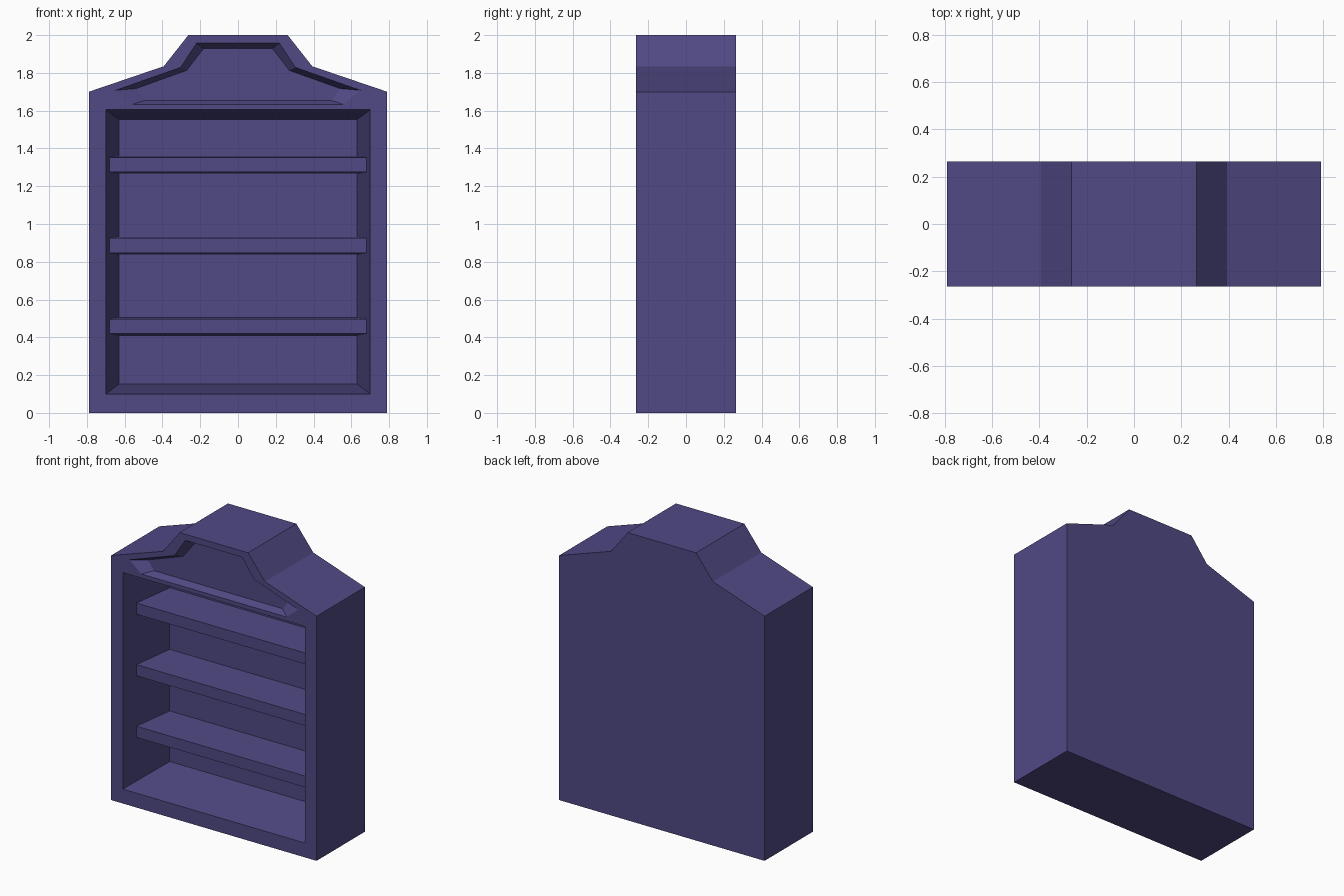
import bpy
import bmesh

cube = bpy.data.objects.get("Cube")
if cube:
    bpy.data.objects.remove(cube, do_unlink=True)

FRONT, BACK = -0.265, 0.265
CAVITY_BACK = 0.15

paint = bpy.data.materials.new("dusky violet paint")
paint.use_nodes = True
violet = (0.080, 0.067, 0.231, 1.0)
paint.diffuse_color = violet
paint.node_tree.nodes["Principled BSDF"].inputs["Base Color"].default_value = violet


def mirrored(half):
    """Complete a right-hand outline, listed bottom to top, with its left half."""
    return half + [(-x, z) for x, z in reversed(half)]


def box(half_width, low, high):
    return mirrored([(half_width, low), (half_width, high)])


def loft(name, rings):
    """Solid through matching x-z outlines placed at successive depths."""
    bm = bmesh.new()
    loops = [[bm.verts.new((x, y, z)) for x, z in outline] for outline, y in rings]
    for a, b in zip(loops, loops[1:]):
        for i in range(len(a)):
            j = (i + 1) % len(a)
            bm.faces.new((a[i], a[j], b[j], b[i]))
    bm.faces.new(loops[0])
    bm.faces.new(loops[-1])
    bmesh.ops.recalc_face_normals(bm, faces=bm.faces)
    mesh = bpy.data.meshes.new(name)
    bm.to_mesh(mesh)
    bm.free()
    mesh.materials.append(paint)
    obj = bpy.data.objects.new(name, mesh)
    bpy.context.collection.objects.link(obj)
    return obj


def carve(body, name, mouth, floor, floor_y):
    """Cut a tapered recess into the front of the body."""
    cutter = loft(name, [(mouth, FRONT - 0.05), (mouth, FRONT), (floor, floor_y)])
    cutter.hide_render = True
    mod = body.modifiers.new(name, "BOOLEAN")
    mod.operation = "DIFFERENCE"
    mod.solver = "EXACT"
    mod.object = cutter
    bpy.context.view_layer.objects.active = body
    bpy.ops.object.modifier_apply(modifier=mod.name)
    bpy.data.objects.remove(cutter, do_unlink=True)


# Cabinet body with stepped crest
outline = mirrored([(0.79, 0), (0.79, 1.70), (0.393, 1.835), (0.263, 2.0)])
cabinet = loft("cabinet_body", [(outline, FRONT), (outline, BACK)])

# Shelf opening, narrowing towards the back
carve(cabinet, "shelf_opening", box(0.70, 0.10, 1.605), box(0.63, 0.152, 1.553), CAVITY_BACK)

# Shallow crest panel
panel_mouth = mirrored([(0.56, 1.633), (0.648, 1.708), (0.304, 1.829), (0.22, 1.957)])
panel_floor = mirrored([(0.494, 1.654), (0.54, 1.717), (0.272, 1.813), (0.182, 1.929)])
carve(cabinet, "crest_panel", panel_mouth, panel_floor, FRONT + 0.05)

# Shelves, slightly thicker where they meet the back
for label, z in (("lower", 0.458), ("middle", 0.886), ("upper", 1.314)):
    loft(label + "_shelf", [
        (box(0.682, z - 0.039, z + 0.039), -0.145),
        (box(0.632, z - 0.048, z + 0.046), CAVITY_BACK + 0.005),
    ])
